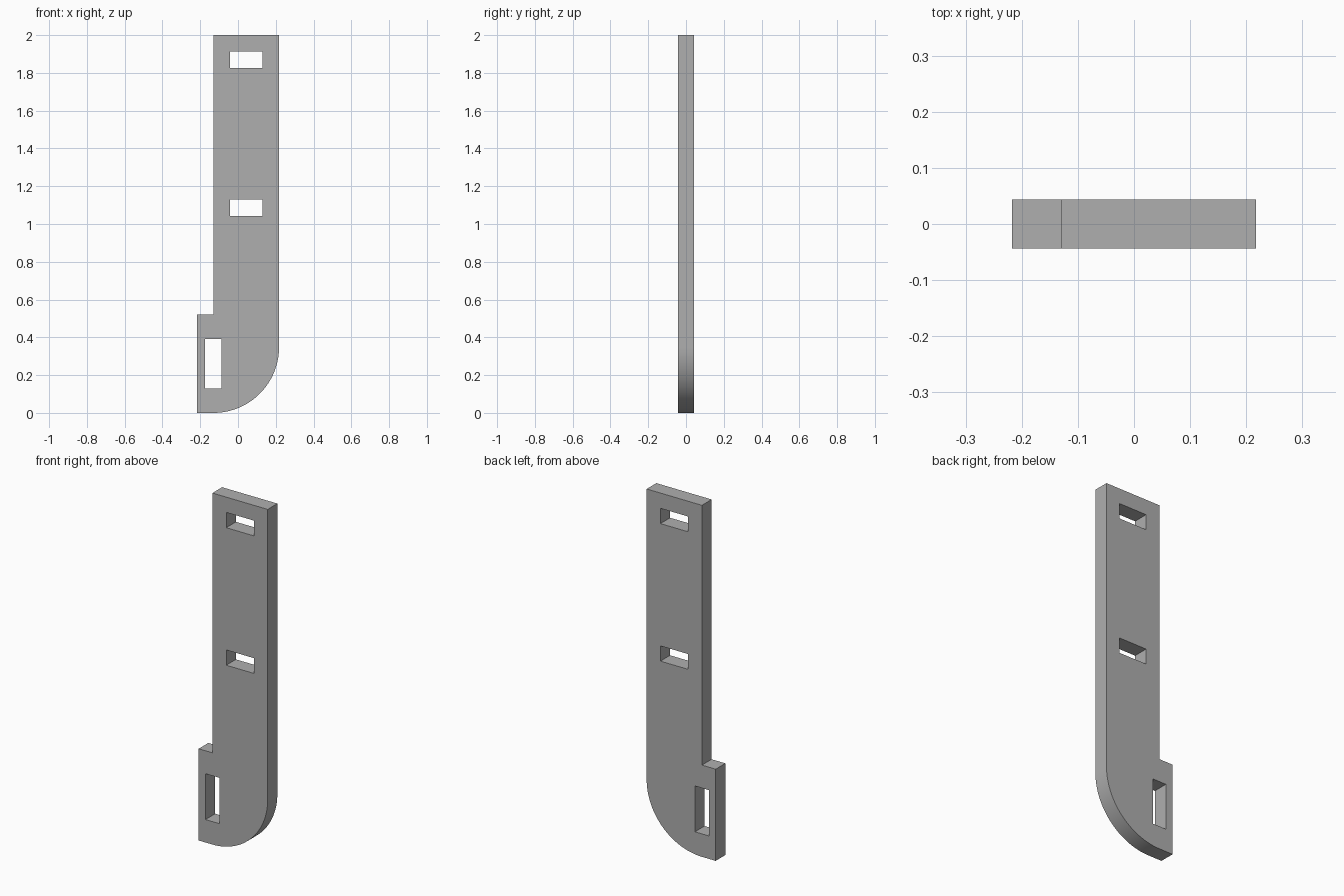
import bpy, bmesh
from math import sin, cos, pi, radians

cube = bpy.data.objects.get("Cube")
if cube:
    bpy.data.objects.remove(cube, do_unlink=True)

U = 2 / 46            # the plate fits a regular module, 46 modules tall
THICK = 2 * U
ARC_STEPS = 32

grey = bpy.data.materials.new("plain grey")
grey.use_nodes = True
colour = (0.43, 0.43, 0.43, 1)
grey.diffuse_color = colour
grey.node_tree.nodes["Principled BSDF"].inputs["Base Color"].default_value = colour


def rectangle(x0, x1, z0, z1):
    return [(x0, z0), (x1, z0), (x1, z1), (x0, z1)]


def add_loop(bm, points):
    """Closed loop of edges on the front plane, from points in modules."""
    verts = [bm.verts.new(((x - 5) * U, -THICK / 2, z * U)) for x, z in points]
    for a, b in zip(verts, verts[1:] + verts[:1]):
        bm.edges.new((a, b))


# Outline: quarter-round lower corner, tall strap, stepped foot
arc = [(2 + 8 * sin(i / ARC_STEPS * pi / 2), 8 - 8 * cos(i / ARC_STEPS * pi / 2))
       for i in range(ARC_STEPS + 1)]
outline = [(0, 0)] + arc + [(10, 46), (2, 46), (2, 12), (0, 12)]

# Slots: two across the strap, one upright in the foot
slots = [rectangle(4, 8, 42, 44), rectangle(4, 8, 24, 26), rectangle(1, 3, 3, 9)]

bm = bmesh.new()
for loop in [outline] + slots:
    add_loop(bm, loop)
bmesh.ops.triangle_fill(bm, use_beauty=True, edges=bm.edges[:], normal=(0, -1, 0))

# Thickness
front = bm.faces[:]
extruded = bmesh.ops.extrude_face_region(bm, geom=front, use_keep_orig=True)
back = [v for v in extruded["geom"] if isinstance(v, bmesh.types.BMVert)]
bmesh.ops.translate(bm, vec=(0, THICK, 0), verts=back)
bmesh.ops.recalc_face_normals(bm, faces=bm.faces[:])

mesh = bpy.data.meshes.new("slotted_plate")
bm.to_mesh(mesh)
bm.free()
mesh.materials.append(grey)
plate = bpy.data.objects.new("slotted_plate", mesh)
bpy.context.collection.objects.link(plate)

# Smooth round corner with crisp edges
bpy.ops.object.select_all(action="DESELECT")
plate.select_set(True)
bpy.context.view_layer.objects.active = plate
bpy.ops.object.shade_smooth_by_angle(angle=radians(30))
